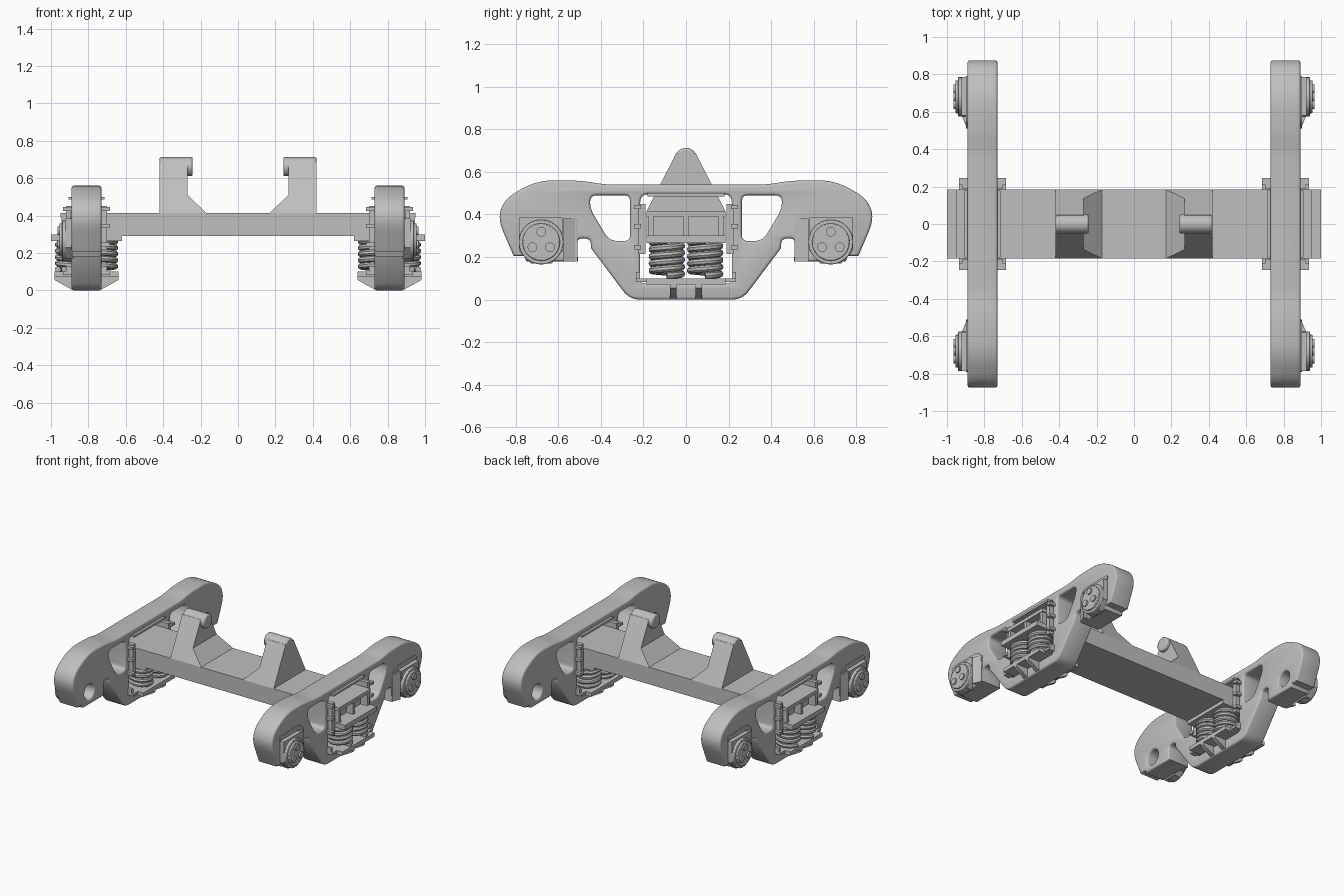
import bpy, bmesh
from math import pi, sin, cos, radians
from mathutils import Vector, Matrix

if "Cube" in bpy.data.objects:
    bpy.data.objects.remove(bpy.data.objects["Cube"])

steel = bpy.data.materials.new("light_grey_steel")
steel.use_nodes = True
GREY = (0.52, 0.52, 0.52, 1)
steel.diffuse_color = GREY
for node in steel.node_tree.nodes:
    if node.type == 'BSDF_PRINCIPLED':
        node.inputs["Base Color"].default_value = GREY

made = []
AXLE_Y, AXLE_Z, FRAME_X = 0.68, 0.275, 0.81


def finish(name, mesh, mirror="X", bevel=0):
    """Wrap a mesh in an object, mirrored about the model's centre planes."""
    obj = bpy.data.objects.new(name, mesh)
    bpy.context.collection.objects.link(obj)
    mesh.materials.clear()
    mesh.materials.append(steel)
    if bevel:
        mod = obj.modifiers.new("soft_edges", 'BEVEL')
        mod.width, mod.segments, mod.limit_method = bevel, 2, 'ANGLE'
    if mirror:
        mod = obj.modifiers.new("mirror", 'MIRROR')
        mod.use_axis = ["X" in mirror, "Y" in mirror, False]
        mod.use_mirror_merge = False
    made.append(obj)


def finish_bm(name, bm, mirror="X", bevel=0):
    bmesh.ops.recalc_face_normals(bm, faces=bm.faces)
    mesh = bpy.data.meshes.new(name)
    bm.to_mesh(mesh)
    bm.free()
    finish(name, mesh, mirror, bevel)


def loft(bm, rings):
    loops = [[bm.verts.new(p) for p in ring] for ring in rings]
    n = len(loops[0])
    for a, b in zip(loops, loops[1:]):
        for i in range(n):
            bm.faces.new((a[i], a[(i + 1) % n], b[(i + 1) % n], b[i]))
    bm.faces.new(loops[0])
    bm.faces.new(loops[-1])


def prism_x(bm, pts, x0, x1):
    loft(bm, [[(x, y, z) for y, z in pts] for x in (x0, x1)])


def prism_y(bm, pts, y0, y1):
    loft(bm, [[(x, y, z) for x, z in pts] for y in (y0, y1)])


def prism_z(bm, pts, z0, z1):
    loft(bm, [[(x, y, z) for x, y in pts] for z in (z0, z1)])


def box(bm, x, y, z):
    prism_z(bm, [(x[0], y[0]), (x[1], y[0]), (x[1], y[1]), (x[0], y[1])], *z)


def circle(y, z, r, n=32):
    return [(y + r * cos(2 * pi * i / n), z + r * sin(2 * pi * i / n)) for i in range(n)]


def rounded(corners, steps=6):
    """Polygon whose corners (y, z, cut) are replaced by smooth arcs."""
    out = []
    for i, (y, z, cut) in enumerate(corners):
        c = Vector((y, z))
        if not cut:
            out.append(c)
            continue
        before = Vector(corners[i - 1][:2]) - c
        after = Vector(corners[(i + 1) % len(corners)][:2]) - c
        a = c + before.normalized() * min(cut, before.length * 0.45)
        b = c + after.normalized() * min(cut, after.length * 0.45)
        for k in range(steps + 1):
            t = k / steps
            out.append(a * (1 - t) ** 2 + c * 2 * t * (1 - t) + b * t * t)
    return [tuple(p) for p in out]


def curve_mesh(loops, dims, cyclic, **settings):
    """Turn poly splines into a clean mesh."""
    curve = bpy.data.curves.new("path", 'CURVE')
    curve.dimensions = dims
    for key, value in settings.items():
        setattr(curve, key, value)
    for pts in loops:
        spline = curve.splines.new('POLY')
        spline.points.add(len(pts) - 1)
        for p, co in zip(spline.points, pts):
            p.co = (*co, 0, 1) if len(co) == 2 else (*co, 1)
        spline.use_cyclic_u = cyclic
    temp = bpy.data.objects.new("path", curve)
    bpy.context.collection.objects.link(temp)
    graph = bpy.context.evaluated_depsgraph_get()
    mesh = bpy.data.meshes.new_from_object(temp.evaluated_get(graph))
    bpy.data.objects.remove(temp)
    bm = bmesh.new()
    bm.from_mesh(mesh)
    bmesh.ops.remove_doubles(bm, verts=bm.verts, dist=0.0001)
    bmesh.ops.recalc_face_normals(bm, faces=bm.faces)
    bm.to_mesh(mesh)
    bm.free()
    return mesh


# Side frame: outline with triangular windows, spring window and axle holes
half = [(0.265, 0, 0.05), (0.445, 0.24, 0), (0.45, 0.287, 0.03), (0.515, 0.287, 0.03),
        (0.507, 0.18, 0), (0.75, 0.18, 0), (0.76, 0.205, 0), (0.81, 0.205, 0),
        (0.885, 0.38, 0.07), (0.85, 0.475, 0.06), (0.7, 0.56, 0.08), (0.5, 0.56, 0.08),
        (0.38, 0.54, 0.05)]


def flip(pts):
    return [(-p[0], *p[1:]) for p in reversed(pts)]


window = [(0.262, 0.49, 0.03), (0.262, 0.275, 0.03), (0.36, 0.275, 0.04),
          (0.45, 0.425, 0.04), (0.45, 0.49, 0.035)]
centre = [(-0.215, 0.075, 0.02), (0.215, 0.075, 0.02), (0.215, 0.495, 0.04), (-0.215, 0.495, 0.04)]
loops = [rounded(half + flip(half)), rounded(centre), rounded(window), rounded(flip(window)),
         circle(AXLE_Y, AXLE_Z, 0.055), circle(-AXLE_Y, AXLE_Z, 0.055)]
frame = curve_mesh(loops, '2D', True, fill_mode='BOTH', extrude=0.067,
                   bevel_depth=0.013, bevel_resolution=2, offset=-0.013)
frame.transform(Matrix(((0, 0, 1, FRAME_X), (1, 0, 0, 0), (0, 1, 0, 0), (0, 0, 0, 1))))
finish("side_frame", frame)

# Bolster beam and its open ribbed ends
bm = bmesh.new()
box(bm, (-0.89, 0.89), (-0.185, 0.185), (0.29, 0.415))
finish_bm("bolster_beam", bm, "")
bm = bmesh.new()
box(bm, (0.62, 1.0), (-0.185, 0.185), (0.265, 0.3))
box(bm, (0.88, 0.95), (-0.185, 0.185), (0.39, 0.415))
for y in (-0.165, 0, 0.165):
    box(bm, (0.88, 0.945), (y - 0.012, y + 0.012), (0.295, 0.395))
finish_bm("bolster_end", bm)

# Tapered uprights with a rounded boss on top
bm = bmesh.new()
rings = []
for inner, wide, z in ((0.17, 0.185, 0.415), (0.27, 0.137, 0.51), (0.27, 0.047, 0.685)):
    rings.append([(0.42, -wide, z), (0.42, wide, z), (inner, wide, z), (inner, -wide, z)])
loft(bm, rings)
finish_bm("bolster_upright", bm)
bm = bmesh.new()
prism_x(bm, circle(0, 0.662, 0.051), 0.242, 0.42)
finish_bm("upright_boss", bm, "X", 0.01)

# Coil springs, each with a smaller coil inside
coils = []
TURNS, STEPS = 5, 22
for x in (FRAME_X - 0.083, FRAME_X + 0.083):
    for y in (-0.09, 0.09):
        for r in (0.07, 0.036):
            coils.append([(x + r * cos(2 * pi * i / STEPS), y + r * sin(2 * pi * i / STEPS),
                           0.112 + 0.165 * i / (TURNS * STEPS)) for i in range(TURNS * STEPS + 1)])
finish("coil_springs", curve_mesh(coils, '3D', False, bevel_depth=0.0165,
                                  bevel_resolution=2, use_fill_caps=True))

# Spring seat with end lips and gussets below
bm = bmesh.new()
box(bm, (0.64, 0.98), (-0.185, 0.185), (0.072, 0.1))
for s in (-1, 1):
    box(bm, (0.685, 0.935), sorted((s * 0.17, s * 0.235)), (0.082, 0.1))
    box(bm, (0.7, 0.92), sorted((s * 0.215, s * 0.235)), (0.082, 0.13))
    prism_y(bm, [(0.64, 0.08), (0.64, 0.055), (0.73, 0.005), (0.89, 0.005), (0.98, 0.055), (0.98, 0.08)],
            s * 0.06 - 0.016, s * 0.06 + 0.016)
finish_bm("spring_seat", bm)

# Wear plates lining the spring window, with bolt lugs
bm = bmesh.new()
box(bm, (0.7, 0.92), (0.19, 0.222), (0.215, 0.45))
for z in (0.245, 0.345, 0.435):
    box(bm, (0.685, 0.935), (0.212, 0.245), (z - 0.01, z + 0.01))
finish_bm("wear_plate", bm, "XY")
bm = bmesh.new()
box(bm, (0.715, 0.905), (-0.18, 0.18), (0.485, 0.5))
finish_bm("window_top_lining", bm)

# Axle boxes: hood, wedge lug, housing, round cover and bolts
bm = bmesh.new()
hood = [(0.51, 0.18, 0), (0.565, 0.18, 0), (0.565, 0.39, 0), (0.79, 0.39, 0),
        (0.79, 0.42, 0.02), (0.55, 0.42, 0.03), (0.515, 0.37, 0)]
prism_x(bm, rounded(hood, 4), 0.88, 0.897)
prism_x(bm, [(0.58, 0.23), (0.63, 0.17), (0.73, 0.17), (0.785, 0.23), (0.785, 0.385), (0.58, 0.385)],
        0.88, 0.922)
prism_z(bm, [(0.88, 0.51), (0.892, 0.51), (0.92, 0.575), (0.88, 0.575)], 0.18, 0.38)
finish_bm("axle_box_housing", bm, "XY")
bm = bmesh.new()
prism_x(bm, circle(AXLE_Y, AXLE_Z - 0.005, 0.105), 0.89, 0.942)
prism_x(bm, circle(AXLE_Y, AXLE_Z - 0.005, 0.088), 0.93, 0.955)
finish_bm("axle_box_cover", bm, "XY", 0.005)
bm = bmesh.new()
for a in (90, 210, 330):
    y, z = AXLE_Y + 0.048 * cos(radians(a)), AXLE_Z - 0.005 + 0.048 * sin(radians(a))
    prism_x(bm, circle(y, z, 0.023, 12), 0.94, 0.965)
finish_bm("cover_bolts", bm, "XY")

# Smooth shading with crisp edges
bpy.ops.object.select_all(action='DESELECT')
for obj in made:
    obj.select_set(True)
bpy.context.view_layer.objects.active = made[0]
bpy.ops.object.shade_smooth_by_angle(angle=radians(35))
